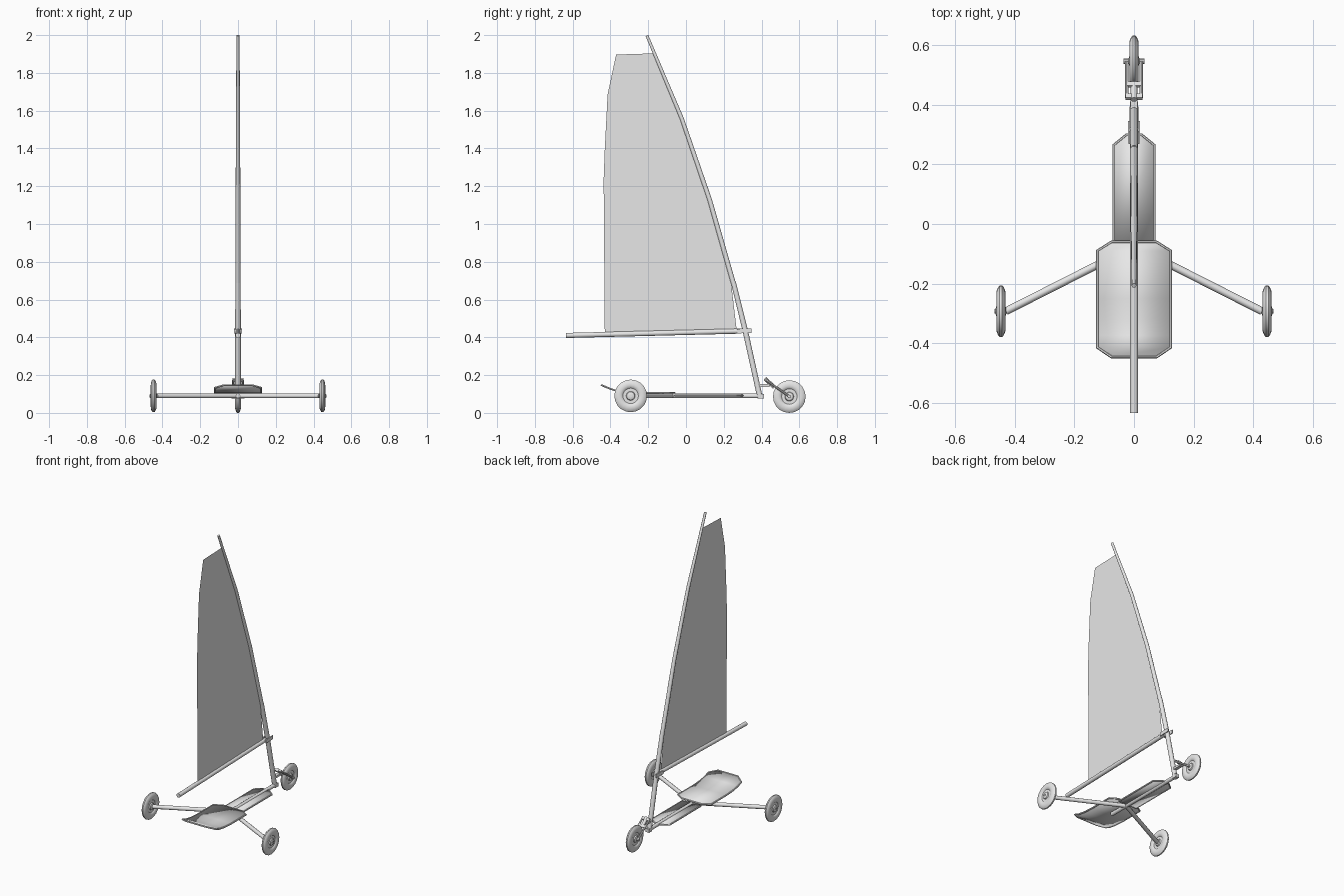
import bpy, bmesh, math
from mathutils import Vector, Matrix

if "Cube" in bpy.data.objects:
    bpy.data.objects.remove(bpy.data.objects["Cube"])

grey = bpy.data.materials.new("light_grey")
grey.diffuse_color = (0.8, 0.8, 0.8, 1)
grey.use_nodes = True
grey.node_tree.nodes["Principled BSDF"].inputs["Base Color"].default_value = grey.diffuse_color


def finish(name, bm, angle=40):
    bmesh.ops.recalc_face_normals(bm, faces=bm.faces)
    me = bpy.data.meshes.new(name)
    bm.to_mesh(me)
    bm.free()
    me.materials.append(grey)
    ob = bpy.data.objects.new(name, me)
    bpy.context.collection.objects.link(ob)
    bpy.ops.object.select_all(action='DESELECT')
    ob.select_set(True)
    bpy.context.view_layer.objects.active = ob
    bpy.ops.object.shade_smooth_by_angle(angle=math.radians(angle))
    return ob


def tube(name, pts, radii, sides=10, closed=False):
    """Sweep a round section along points; radii is a number or one per point."""
    pts = [Vector(p) for p in pts]
    n = len(pts)
    if not isinstance(radii, (list, tuple)):
        radii = [radii] * n
    bm = bmesh.new()
    rings = []
    for i, p in enumerate(pts):
        a = pts[i - 1] if (i or closed) else p
        b = pts[(i + 1) % n] if (i < n - 1 or closed) else p
        t = ((p - a).normalized() + (b - p).normalized()).normalized()
        side = t.cross(Vector((0, 0, 1)))
        if side.length < 1e-4:
            side = Vector((1, 0, 0))
        side.normalize()
        up = side.cross(t)
        rings.append([bm.verts.new(p + radii[i] * (side * math.cos(q) + up * math.sin(q)))
                      for q in (2 * math.pi * k / sides for k in range(sides))])
    for i in range(n if closed else n - 1):
        r, s = rings[i], rings[(i + 1) % n]
        for k in range(sides):
            m = (k + 1) % sides
            bm.faces.new((r[k], r[m], s[m], s[k]))
    if not closed:
        bm.faces.new(rings[0])
        bm.faces.new(rings[-1])
    return finish(name, bm)


def box(name, loc, size, tilt=0):
    bm = bmesh.new()
    bmesh.ops.create_cube(bm, size=1, matrix=Matrix.Translation(loc)
                          @ Matrix.Rotation(tilt, 4, 'X') @ Matrix.Diagonal((*size, 1)))
    return finish(name, bm)


def wheel(name, centre, seg=20):
    """Lathe a tyre, recessed rim and hub about the x axis."""
    half = [(0.018, 0), (0.018, 0.009), (0.014, 0.021), (0.007, 0.024),
            (0.007, 0.041), (0.012, 0.046), (0.015, 0.056), (0.0145, 0.068),
            (0.010, 0.080), (0.004, 0.0865)]
    prof = half + [(-x, r) for x, r in reversed(half)]
    bm = bmesh.new()
    vs = [bm.verts.new((x, 0, r)) for x, r in prof]
    es = [bm.edges.new(e) for e in zip(vs, vs[1:])]
    bmesh.ops.spin(bm, geom=vs + es, cent=(0, 0, 0), axis=(1, 0, 0),
                   angle=2 * math.pi, steps=seg)
    bmesh.ops.remove_doubles(bm, verts=bm.verts, dist=1e-5)
    bmesh.ops.translate(bm, verts=bm.verts, vec=centre)
    return finish(name, bm)


def pan(name, stations, rim):
    """Panel from (y, half width, z) stations, with a tube round its edge."""
    bm = bmesh.new()
    rows = [[bm.verts.new((s * w, y, z)) for s in (-1, 1)] for y, w, z in stations]
    for a, b in zip(rows, rows[1:]):
        bm.faces.new((a[0], a[1], b[1], b[0]))
    ob = finish(name, bm)
    mod = ob.modifiers.new("thickness", 'SOLIDIFY')
    mod.thickness, mod.offset = 0.005, 0
    edge = [(w, y, z) for y, w, z in stations]
    edge += [(-w, y, z) for y, w, z in reversed(stations)]
    tube(name + "_rim", edge, rim, 6, closed=True)


# Wheels
for label, c in (("left_wheel", (-0.447, -0.293, 0.09)),
                 ("right_wheel", (0.447, -0.293, 0.09)),
                 ("front_wheel", (0, 0.547, 0.0865))):
    wheel(label, c)

# Chassis: keel tube and swept rear axles
tube("keel_tube", [(0, -0.21, 0.09), (0, 0.405, 0.09)], 0.013)
for s, side in ((-1, "left"), (1, "right")):
    tube(side + "_axle", [(0, -0.075, 0.09), (s * 0.43, -0.293, 0.09)], 0.013)
    tube(side + "_hub_pin", [(s * 0.422, -0.293, 0.09), (s * 0.468, -0.293, 0.09)], 0.008)

# Seat and foot pan
pan("seat", [(-0.447, 0.075, 0.147), (-0.415, 0.123, 0.133), (-0.375, 0.123, 0.119),
             (-0.32, 0.123, 0.11), (-0.25, 0.123, 0.106), (-0.09, 0.123, 0.106),
             (-0.06, 0.075, 0.106)], 0.005)
pan("foot_pan", [(-0.06, 0.068, 0.092), (0.265, 0.068, 0.092), (0.30, 0.025, 0.092)], 0.005)

# Mast, with a thicker lower section
tube("lower_mast", [(0, 0.392, 0.08), (0, 0.315, 0.43), (0, 0.25, 0.695)],
     [0.015, 0.015, 0.014])
tube("upper_mast", [(0, 0.25, 0.69), (0, 0.125, 1.13), (0, -0.022, 1.558),
                    (0, -0.207, 1.998)], [0.0135, 0.0125, 0.011, 0.008])
box("mast_foot", (0, 0.397, 0.089), (0.026, 0.03, 0.024))

# Boom and its jaw round the mast
tube("boom", [(0, -0.635, 0.41), (0, 0.29, 0.433)], 0.014)
for s, side in ((-1, "left"), (1, "right")):
    box(side + "_boom_jaw", (s * 0.017, 0.308, 0.434), (0.006, 0.076, 0.024), 0.025)

# Sail
outline = [(-0.43, 0.425), (-0.436, 1.235), (-0.43, 1.395), (-0.415, 1.685),
           (-0.37, 1.897), (-0.175, 1.903), (-0.028, 1.555), (0.118, 1.13),
           (0.238, 0.695), (0.268, 0.44)]
bm = bmesh.new()
bm.faces.new([bm.verts.new((0, y, z)) for y, z in outline])
finish("sail", bm)

# Steering head and front fork
box("head_bracket", (0, 0.412, 0.145), (0.022, 0.06, 0.014))
tube("steering_tube", [(0, 0.418, 0.182), (0, 0.468, 0.135)], 0.011)
box("upper_crown", (0, 0.427, 0.174), (0.056, 0.012, 0.018), 0.8)
box("lower_crown", (0, 0.468, 0.142), (0.048, 0.010, 0.018), 0.8)
for s, side in ((-1, "left"), (1, "right")):
    x = s * 0.025
    tube(side + "_fork_leg", [(x, 0.425, 0.172), (x, 0.553, 0.083)], 0.006, 8)
    tube(side + "_axle_nut", [(s * 0.019, 0.547, 0.0865), (s * 0.035, 0.547, 0.0865)], 0.009, 8)
tube("front_axle", [(-0.03, 0.547, 0.0865), (0.03, 0.547, 0.0865)], 0.005, 8)
